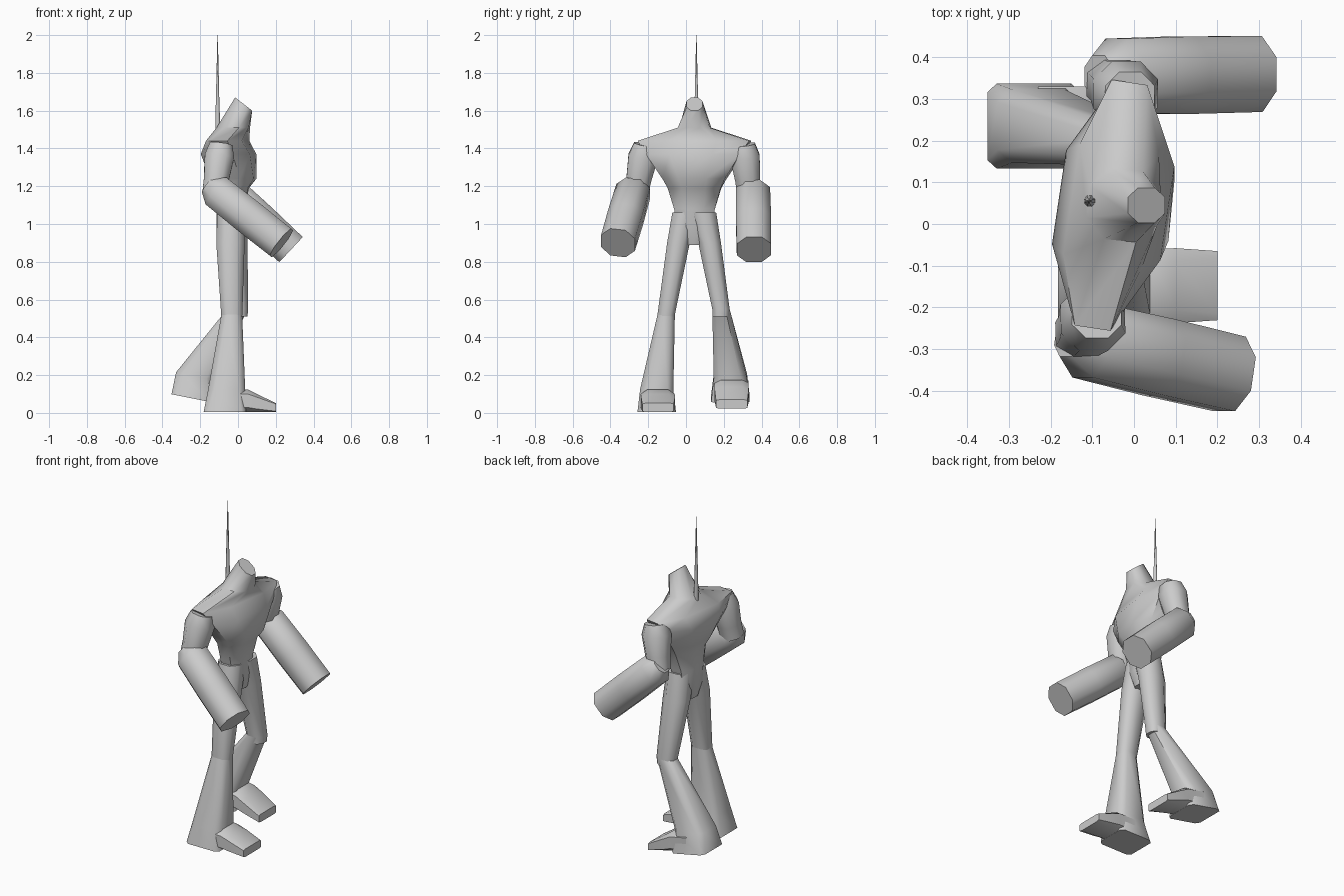
import bpy, bmesh, math
from mathutils import Vector as V

if "Cube" in bpy.data.objects:
    bpy.data.objects.remove(bpy.data.objects["Cube"])


def loft(name, rings, angle=50):
    """Skin eight-sided rings given as (centre, half-axis u, half-axis v, corner)."""
    bm = bmesh.new()
    loops = []
    for centre, u, v, c in rings:
        corners = [(1, -c), (1, c), (c, 1), (-c, 1), (-1, c), (-1, -c), (-c, -1), (c, -1)]
        loops.append([bm.verts.new(V(centre) + V(u) * a + V(v) * b) for a, b in corners])
    for lo, hi in zip(loops, loops[1:]):
        for i in range(8):
            j = (i + 1) % 8
            bm.faces.new((lo[i], lo[j], hi[j], hi[i]))
    bm.faces.new(loops[0][::-1])
    bm.faces.new(loops[-1])
    bmesh.ops.recalc_face_normals(bm, faces=bm.faces)
    mesh = bpy.data.meshes.new(name)
    bm.to_mesh(mesh)
    bm.free()
    ob = bpy.data.objects.new(name, mesh)
    bpy.context.collection.objects.link(ob)
    bpy.ops.object.select_all(action='DESELECT')
    ob.select_set(True)
    bpy.context.view_layer.objects.active = ob
    bpy.ops.object.shade_smooth_by_angle(angle=math.radians(angle))
    return ob


def tube(name, start, end, stations):
    """Loft along a straight axis; stations are (fraction, radius)."""
    start, end = V(start), V(end)
    d = (end - start).normalized()
    side = V((0, 1, 0))
    side = (side - d * side.dot(d)).normalized()
    other = d.cross(side)
    return loft(name, [(start.lerp(end, t), other * r, side * r, 0.45) for t, r in stations])


# Torso and hood: x, z, half depth, half width, twist, tilt
torso = [(-.04, .89, .055, .05, 0, 0), (-.04, .98, .075, .09, 0, 0),
         (-.04, 1.08, .075, .108, 0, 0), (-.03, 1.19, .085, .14, .05, 0),
         (-.025, 1.24, .115, .165, .1, 0), (-.05, 1.37, .13, .25, .15, 0),
         (-.055, 1.44, .095, .295, .15, 0), (-.025, 1.51, .085, .085, .1, 0),
         (.03, 1.635, .045, .042, 0, -.035)]
loft("torso", [((x, .045, z), (hx, -hx * tw, tilt), (hy * tw, hy, 0), .45)
               for x, z, hx, hy, tw, tilt in torso])

# Spike rising from the back
loft("back_spike", [((-.105, .055, 1.42), (.016, 0, 0), (0, .016, 0), .4),
                    ((-.108, .055, 1.62), (.010, 0, 0), (0, .010, 0), .4),
                    ((-.108, .055, 2.0), (.001, 0, 0), (0, .001, 0), .4)])

# Arms: shoulder, elbow, cuff start, hand end
for side, shoulder, elbow, cuff, hand in (
        ("right", (-.09, -.215, 1.42), (-.125, -.265, 1.16), (-.11, -.28, 1.17), (.23, -.36, .90)),
        ("left", (-.01, .305, 1.42), (-.05, .335, 1.16), (-.04, .355, 1.165), (.28, .36, .865))):
    tube(side + "_upper_arm", shoulder, elbow, [(0, .06), (.25, .078), (.7, .066), (1, .064)])
    tube(side + "_forearm", cuff, hand, [(-.14, .05), (0, .09), (.5, .093), (1, .091)])


# Legs with flared trouser hems; the shear pitches the trailing foot
def leg(side, hip, knee, foot_y, shift, lift, shear):
    def put(x, y, z):
        return (x + shift, foot_y + y, z + lift + shear * x)

    loft(side + "_thigh", [
        ((hip[0], hip[1] + (.045 - hip[1]) * .5, 1.06), (.07, 0, 0), (0, .075, 0), .45),
        (hip, (.075, 0, 0), (0, .06, 0), .45),
        (knee, (.056, 0, 0), (0, .046, 0), .5),
        (V(knee) - V((0, 0, .04)), (.052, 0, 0), (0, .045, 0), .5)])
    loft(side + "_flared_shin", [
        (knee, (.055, 0, 0), (0, .046, 0), .5),
        (put(-.06, 0, .125), (.098, 0, shear * .098), (0, .088, 0), .65),
        (put(-.07, 0, .004), (.112, 0, shear * .112), (0, .102, 0), .8)])
    loft(side + "_foot", [
        (put(-.06, .005, .065), (0, .09, 0), (0, 0, .06), .6),
        (put(.05, .005, .065), (0, .09, 0), (0, 0, .06), .6),
        (put(.10, .007, .052), (0, .09, 0), (0, 0, .048), .65),
        (put(.20, .007, .028), (0, .083, 0), (0, 0, .024), .8)], 45)


leg("right", (-.04, -.04, .90), (-.033, -.105, .52), -.155, 0, 0, 0)
leg("left", (-.025, .125, .90), (-.002, .185, .55), .235, -.17, .058, -.2)
